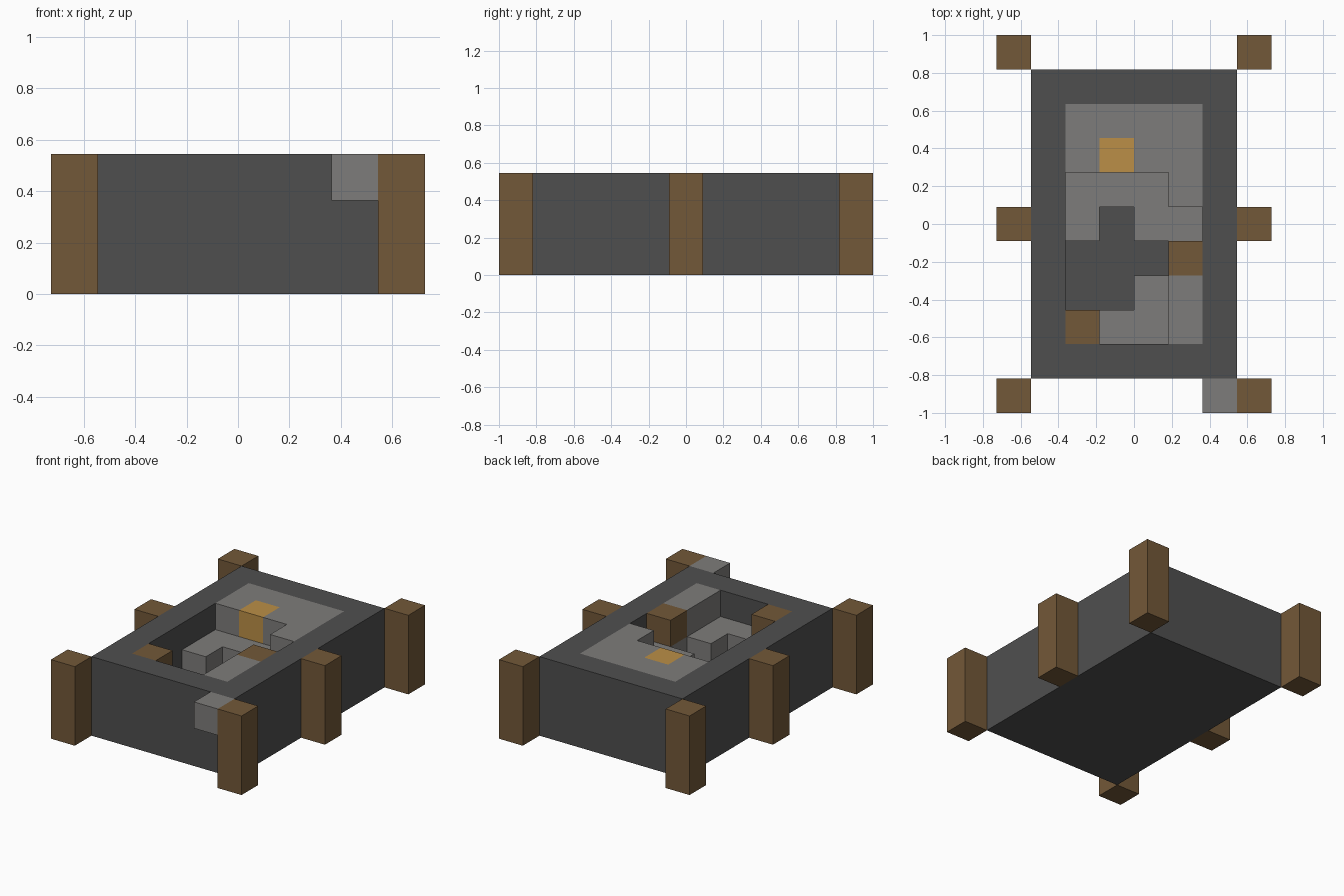
import bpy, bmesh

U = 2 / 11  # one block

if "Cube" in bpy.data.objects:
    bpy.data.objects.remove(bpy.data.objects["Cube"], do_unlink=True)


def material(name, rgb):
    m = bpy.data.materials.new(name)
    m.use_nodes = True
    m.diffuse_color = (*rgb, 1)
    shader = m.node_tree.nodes["Principled BSDF"]
    shader.inputs["Base Color"].default_value = (*rgb, 1)
    shader.inputs["Roughness"].default_value = 0.9
    return m


DARK = material("dark_stone", (0.078, 0.078, 0.078))
GREY = material("grey_stone", (0.208, 0.203, 0.196))
WOOD = material("brown_wood", (0.171, 0.098, 0.040))
GOLD = material("gold", (0.497, 0.275, 0.063))


def finish(bm, name, mat):
    bmesh.ops.recalc_face_normals(bm, faces=bm.faces)
    mesh = bpy.data.meshes.new(name)
    bm.to_mesh(mesh)
    bm.free()
    mesh.materials.append(mat)
    obj = bpy.data.objects.new(name, mesh)
    bpy.context.collection.objects.link(obj)


def prism(name, outline, z0, z1, mat):
    """Extrude an outline, given in blocks, from z0 to z1."""
    bm = bmesh.new()
    base = bm.faces.new([bm.verts.new((x * U, y * U, z0 * U)) for x, y in outline])
    out = bmesh.ops.extrude_face_region(bm, geom=[base], use_keep_orig=True)
    top = [g for g in out["geom"] if isinstance(g, bmesh.types.BMVert)]
    bmesh.ops.translate(bm, verts=top, vec=(0, 0, (z1 - z0) * U))
    finish(bm, name, mat)


def rect(x, y, w=1, d=1):
    return [(x, y), (x + w, y), (x + w, y + d), (x, y + d)]


# Tub: a slab with a pocket sunk into its top
bm = bmesh.new()
bmesh.ops.create_cube(bm, size=1)
for v in bm.verts:
    v.co = (v.co.x * 6 * U, v.co.y * 9 * U, (v.co.z + 0.5) * 3 * U)
top = max(bm.faces, key=lambda f: f.calc_center_median().z)
bmesh.ops.inset_region(bm, faces=[top], thickness=U, use_even_offset=True)
pocket = bmesh.ops.extrude_discrete_faces(bm, faces=[top])["faces"][0]
bmesh.ops.translate(bm, verts=pocket.verts, vec=(0, 0, -2 * U))
finish(bm, "tub", DARK)

# Posts down both sides
for side, x in (("right", -4), ("left", 3)):
    for place, y in (("front", -5.5), ("middle", -0.5), ("back", 4.5)):
        prism(f"{place}_{side}_post", rect(x, y), 0, 3, WOOD)

# Lower rock layer around the sunken floor
prism("lower_rock", [(-2, -3.5), (2, -3.5), (2, 3.5), (-2, 3.5), (-2, -.5),
                     (-1, -.5), (-1, .5), (0, .5), (0, -.5), (1, -.5),
                     (1, -1.5), (0, -1.5), (0, -2.5), (-2, -2.5)], 1, 2, GREY)

# Upper rock layer, flush with the rim
prism("back_upper_rock", [(-2, 1.5), (-1, 1.5), (-1, 2.5), (0, 2.5), (0, 1.5),
                          (1, 1.5), (1, .5), (2, .5), (2, 3.5), (-2, 3.5)], 2, 3, GREY)
prism("front_upper_rock", rect(1, -3.5, 1, 2), 2, 3, GREY)

# Single blocks
prism("gold_block", rect(-1, 1.5), 2, 3, GOLD)
prism("side_wood_block", rect(1, -1.5), 2, 3, WOOD)
prism("corner_wood_block", rect(-2, -3.5), 2, 3, WOOD)
prism("outer_stone_block", rect(2, -5.5), 2, 3, GREY)
